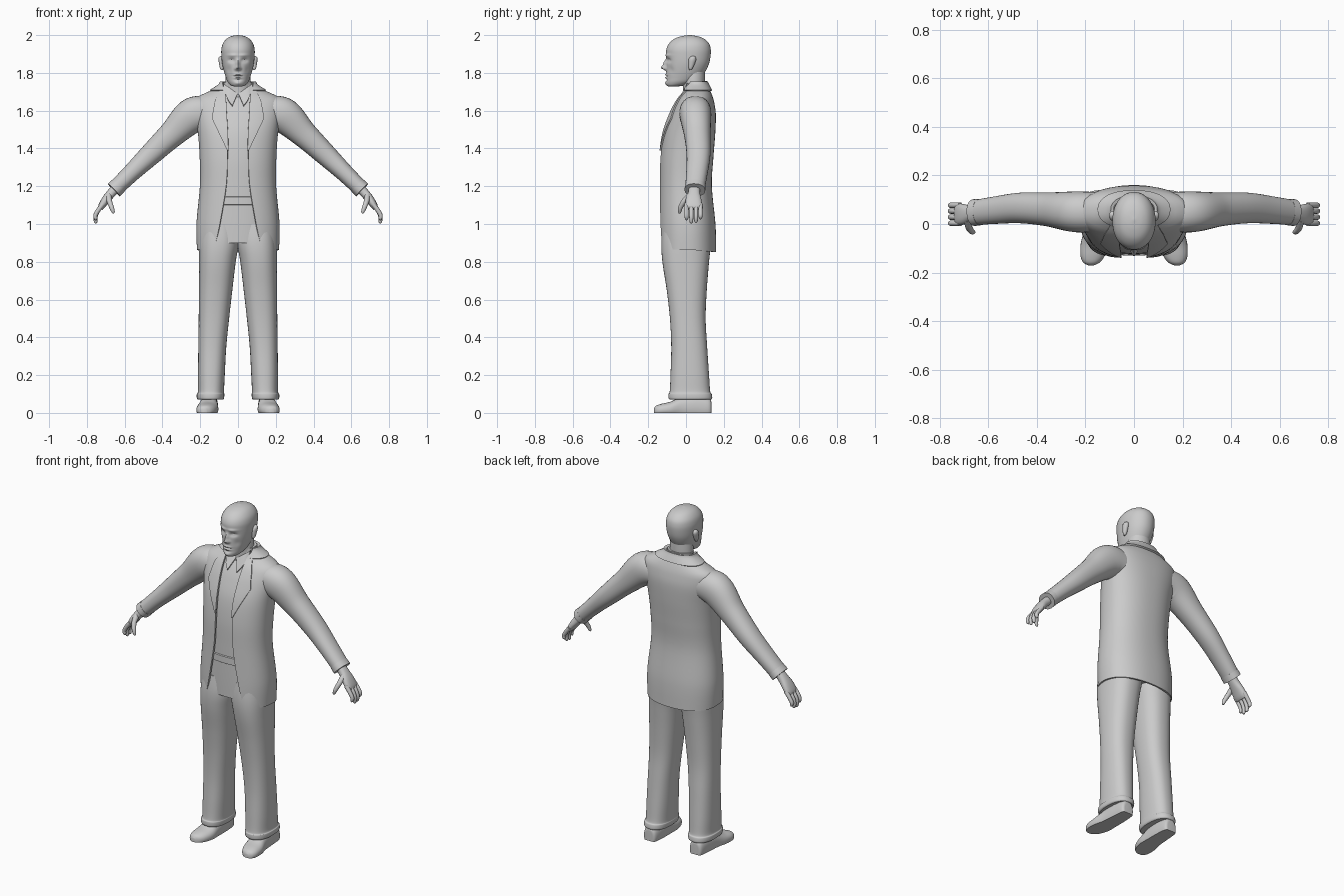
import bpy, bmesh, math
from mathutils import Vector

GREY = bpy.data.materials.new("plain_grey")
GREY.diffuse_color = (0.6, 0.6, 0.6, 1)


def smooth(rows, k=5):
    """Catmull-Rom interpolation of parameter rows."""
    out = []
    for i in range(len(rows) - 1):
        a, b, c, d = rows[max(i - 1, 0)], rows[i], rows[i + 1], rows[min(i + 2, len(rows) - 1)]
        for j in range(k):
            t = j / k
            out.append([0.5 * (2 * q + (r - p) * t + (2 * p - 5 * q + 4 * r - s) * t * t
                               + (3 * q - p - 3 * r + s) * t ** 3) for p, q, r, s in zip(a, b, c, d)])
    return out + [list(rows[-1])]


def spow(v, e):
    return math.copysign(abs(v) ** e, v)


def oval(cx, cy, rx, ry, p=2.0, n=40, t0=0.0):
    """Superellipse starting at the front; t0 > 0 leaves a front gap."""
    m = n - 1 if t0 else n
    ts = [t0 + (2 * math.pi - 2 * t0) * i / m for i in range(n)]
    return [(cx + rx * spow(math.sin(t), 2 / p), cy - ry * spow(math.cos(t), 2 / p)) for t in ts]


def loft(name, rings, closed=True, thick=0.0):
    """Skin a list of point rings; closed tubes are capped, sheets may be thickened."""
    bm = bmesh.new()
    vs = [[bm.verts.new(p) for p in r] for r in rings]
    n = len(vs[0])
    for a, b in zip(vs, vs[1:]):
        for i in range(n if closed else n - 1):
            j = (i + 1) % n
            bm.faces.new((a[i], a[j], b[j], b[i]))
    if closed:
        bm.faces.new(vs[0])
        bm.faces.new(vs[-1])
    bmesh.ops.recalc_face_normals(bm, faces=bm.faces)
    me = bpy.data.meshes.new(name)
    bm.to_mesh(me)
    bm.free()
    me.materials.append(GREY)
    ob = bpy.data.objects.new(name, me)
    bpy.context.collection.objects.link(ob)
    if thick:
        mod = ob.modifiers.new("thickness", 'SOLIDIFY')
        mod.thickness, mod.offset = thick, 0
        bpy.context.view_layer.objects.active = ob
        bpy.ops.object.modifier_apply(modifier=mod.name)
    return ob


def tube(name, pts, s=1, n=20, p=2.0, k=5):
    """Tube along rows of x, y, z, half depth, half thickness."""
    pts = smooth(pts, k)
    pos = [Vector((s * q[0], q[1], q[2])) for q in pts]
    rings = []
    for i, q in enumerate(pts):
        t = (pos[min(i + 1, len(pos) - 1)] - pos[max(i - 1, 0)]).normalized()
        b = t.cross(Vector((0, 1, 0))).normalized()
        a = b.cross(t)
        rings.append([pos[i] + a * u + b * v for u, v in oval(0, 0, q[3], q[4], p, n)])
    return loft(name, rings)


# Torso outline: z, half width, front y, back y, half opening
TORSO = smooth([(.86, .217, -.145, .16, .125), (1.0, .22, -.145, .156, .095), (1.2, .202, -.142, .137, .062),
                (1.35, .203, -.138, .145, .055), (1.48, .212, -.12, .155, .057), (1.58, .228, -.085, .158, .063),
                (1.64, .232, -.055, .15, .066), (1.67, .215, -.035, .142, .068), (1.70, .15, -.012, .13, .07),
                (1.73, .1, .0, .115, .074), (1.748, .084, .01, .105, .074)], 8)


def at(z):
    for a, b in zip(TORSO, TORSO[1:]):
        if z <= b[0]:
            f = max(0, (z - a[0]) / (b[0] - a[0]))
            return [u + (v - u) * f for u, v in zip(a, b)]
    return TORSO[-1]


def torso_ring(z, inset=0.0, gap=None, drop=0.0, n=64):
    _, rx, yf, yb, g = at(z)
    rx, yf, yb = rx - inset, yf + inset, yb - inset
    t0 = 0.0 if gap is None else math.asin(min(.98, ((g if gap == 0 else gap) / rx) ** 1.15))
    pts = oval(0, (yf + yb) / 2, rx, (yb - yf) / 2, 2.3, n, t0)
    return [(x, y, z - drop * max(0, y) / .16) for x, y in pts]


def span(a, b, n):
    return [a + (b - a) * i / n for i in range(n + 1)]


# Open jacket with a slightly lower back hem, and its rolled collar
loft("jacket", [torso_ring(z, 0.005, 0, .015 if z < .9 else 0) for z in span(.866, 1.748, 60)], False, .01)
loft("jacket_collar", [torso_ring(z, -.006, .078) for z in span(1.705, 1.752, 6)], False, .012)
# Shirt, belt and trouser seat inside the jacket
loft("shirt", [torso_ring(z, .018) for z in span(1.12, 1.72, 40)])
loft("belt", [torso_ring(z, i) for z, i in ((1.10, .018), (1.103, .013), (1.142, .013), (1.146, .018))])
loft("trouser_seat", [torso_ring(z, .022) for z in span(.9, 1.11, 10)])


def front_y(x, z):
    _, rx, yf, yb, _ = at(z)
    return (yf + yb) / 2 - (yb - yf) / 2 * max(0, 1 - min(1, abs(x) / rx) ** 2.3) ** (1 / 2.3)


SIDES = ((1, "left"), (-1, "right"))
LAPEL = [(1.39, .057), (1.56, .138), (1.65, .122), (1.725, .086)]
for s, side in SIDES:
    # Lapel plates following the chest
    rings = []
    for (z0, x0), (z1, x1) in zip(LAPEL, LAPEL[1:]):
        for i in range(8 if z1 < 1.7 else 9):
            z, xo = z0 + (z1 - z0) * i / 8, x0 + (x1 - x0) * i / 8
            xi = at(z)[4] - .004
            rings.append([(s * x, front_y(x, z) - .004, z) for x in span(xi, xo, 6)])
    loft(side + "_lapel", rings, False, .008)
    # Shirt collar flap: upper x, z and lower x, z
    edge = [(.078, 1.745, .07, 1.70), (.04, 1.715, .052, 1.655), (.003, 1.688, .03, 1.625)]
    loft(side + "_collar_flap", [[(s * x, front_y(x, min(z, 1.69)) + .006 + max(0, z - 1.69) * .3, z)
                                  for x, z in ((r[0], r[1]), (r[2], r[3]))] for r in smooth(edge, 4)], False, .008)

    # Sleeve and cuff
    tube(side + "_sleeve", [(.13, .05, 1.585, .08, .075), (.235, .05, 1.578, .084, .094), (.35, .06, 1.475, .07, .071),
                            (.466, .066, 1.365, .063, .058), (.56, .058, 1.275, .057, .048),
                            (.645, .048, 1.192, .052, .043)], s, 32, 2.2, 8)
    tube(side + "_cuff", [(.632, .049, 1.204, .054, .045), (.657, .047, 1.18, .055, .046)], s, 32, 2.2, 3)
    # Hand with four fingers and a thumb
    tube(side + "_palm", [(.64, .045, 1.196, .03, .024), (.672, .043, 1.162, .032, .024), (.70, .04, 1.128, .042, .022),
                          (.722, .04, 1.095, .044, .018), (.73, .04, 1.08, .038, .012)], s, 24, 2.4)
    for i, (y, tip) in enumerate(((.003, 1.02), (.028, 1.003), (.053, 1.006), (.077, 1.025))):
        tube(f"{side}_finger_{i + 1}", [(.715, y, 1.105, .012, .012), (.742, y, 1.07, .0115, .012),
                                        (.755, y, (1.07 + tip) / 2, .011, .011), (.753, y, tip + .008, .009, .009),
                                        (.751, y, tip, .003, .003)], s, 12, k=4)
    tube(side + "_thumb", [(.685, .02, 1.15, .016, .016), (.68, -.012, 1.118, .014, .014),
                           (.668, -.03, 1.085, .012, .012), (.66, -.034, 1.062, .008, .008),
                           (.658, -.035, 1.056, .003, .003)], s, 12)

    # Trouser leg: z, inner x, outer x, front y, back y
    leg = [(1.0, .0, .195, -.12, .13), (.9, -.004, .205, -.13, .132), (.8, .012, .206, -.125, .122),
           (.65, .03, .207, -.102, .11), (.5, .047, .208, -.085, .104), (.35, .062, .21, -.078, .112),
           (.2, .07, .212, -.082, .122), (.115, .074, .212, -.086, .128), (.1, .072, .218, -.092, .136),
           (.078, .074, .218, -.092, .139), (.07, .08, .212, -.086, .133)]
    loft(side + "_trouser_leg", [[(s * x, y, z) for x, y in
                                  oval((a + b) / 2, (f + r) / 2, (b - a) / 2, (r - f) / 2, 2.4, 40)]
                                 for z, a, b, f, r in smooth(leg, 6)])
    # Shoe: y, centre x, half width, height
    shoe = [(.134, .152, .015, .05), (.125, .152, .038, .08), (.06, .152, .046, .1), (-.02, .155, .05, .088),
            (-.08, .162, .057, .06), (-.13, .17, .05, .048), (-.158, .175, .034, .038), (-.17, .177, .012, .024)]
    loft(side + "_shoe", [[(s * x, y, max(0, h * .3 - v)) for x, v in oval(c, 0, w, h * .7, 2.3, 28)]
                          for y, c, w, h in smooth(shoe, 5)])
    # Ear: flattened tilted shell
    ear = [(1.815, .005, .006), (1.825, .01, .011), (1.85, .014, .017), (1.872, .016, .02), (1.885, .013, .013),
           (1.89, .004, .004)]
    loft(side + "_ear", [[(s * x, y, z) for x, y in oval(.084 + w * .2, .03 + (z - 1.85) * .2, w, d, 2, 16)]
                         for z, w, d in smooth(ear, 3)])

# Neck and shirt collar band
loft("neck", [[(x, y, z) for x, y in oval(0, c, w, d, 2, 36)] for z, c, w, d in smooth(
    [(1.66, .045, .078, .06), (1.72, .042, .07, .058), (1.78, .04, .066, .06), (1.83, .04, .06, .06)])])
loft("collar_band", [[(x, y, z + .09 * (y - .1)) for x, y in oval(0, .05, w, w * .78, 2, 40)]
                     for z, w in ((1.69, .083), (1.73, .08), (1.757, .077), (1.757, .072))])

# Head: z, half width, front y, back y
HEAD = smooth([(1.727, .012, -.09, -.055), (1.733, .036, -.1, -.01), (1.75, .053, -.105, .045), (1.775, .064, -.104, .08),
               (1.81, .075, -.104, .104), (1.85, .084, -.104, .122), (1.89, .088, -.105, .13), (1.925, .088, -.104, .131),
               (1.955, .08, -.09, .122), (1.98, .061, -.062, .097), (1.994, .036, -.025, .062),
               (2.0, .004, .014, .022)], 8)
# Face relief: centre x, centre z, spread x, spread z, push in y
FACE = [(0, 1.827, .011, .012, -.026), (0, 1.85, .009, .018, -.016), (.012, 1.822, .007, .007, -.008),
        (.034, 1.866, .017, .010, .013), (.034, 1.864, .009, .005, -.006), (.03, 1.893, .026, .007, -.006),
        (0, 1.79, .02, .005, -.008), (0, 1.783, .022, .0025, .006), (0, 1.775, .017, .005, -.007),
        (0, 1.763, .02, .005, .004), (0, 1.745, .018, .009, -.006), (.05, 1.815, .013, .02, .005)]


def face(x, y, z):
    w = min(1, max(0, -y / .05))
    for cx, cz, sx, sz, push in FACE:
        y += w * push * math.exp(-((abs(x) - cx) / sx) ** 2 - ((z - cz) / sz) ** 2)
    return x, y, z


loft("head", [[face(x, y, z) for x, y in oval(0, (f + b) / 2, w, (b - f) / 2, 2.1, 96)] for z, w, f, b in HEAD])

# Smooth shading with sharp hems
bpy.ops.object.select_all(action='SELECT')
bpy.context.view_layer.objects.active = bpy.data.objects["head"]
bpy.ops.object.shade_smooth_by_angle(angle=math.radians(40))
